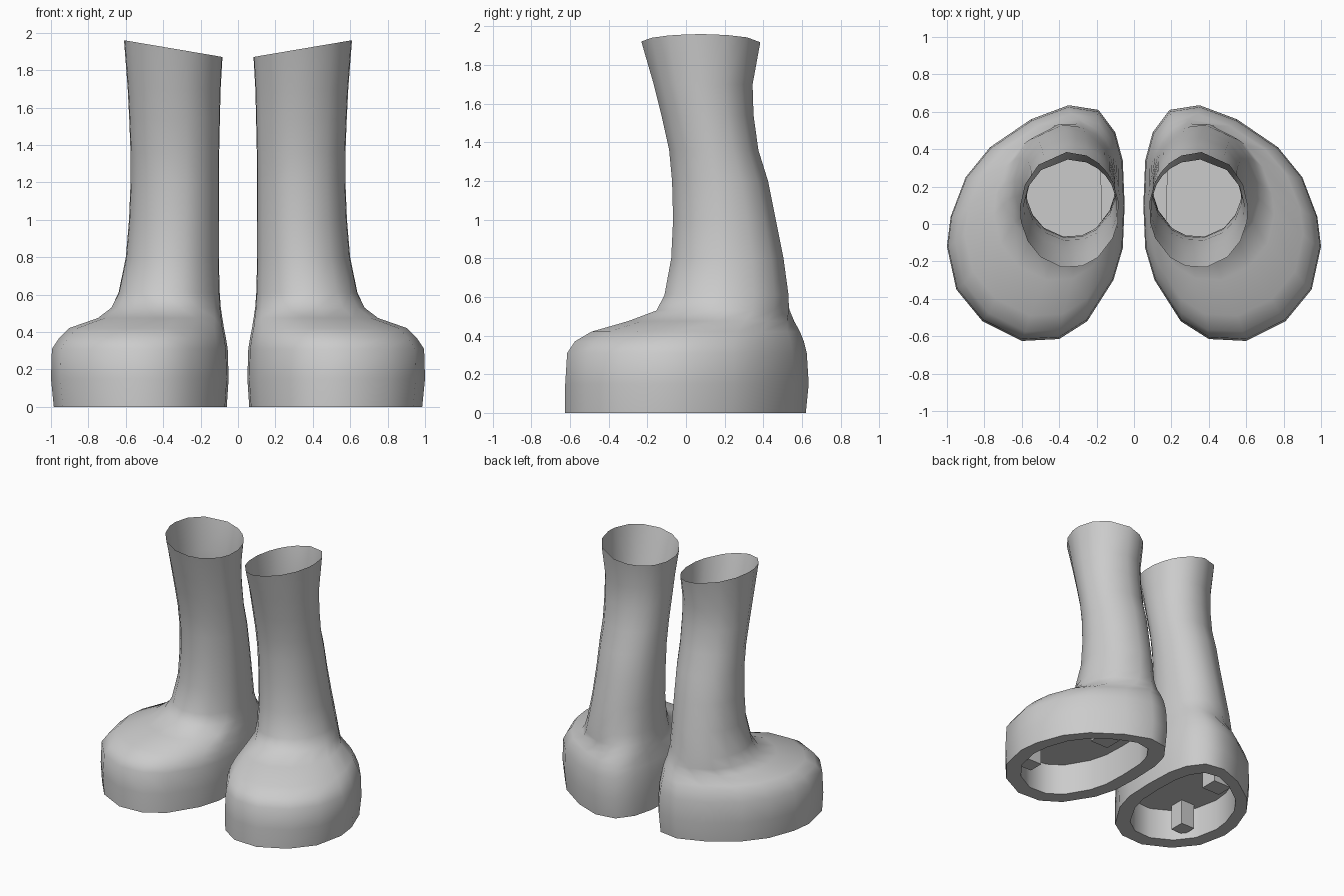
import bpy
import bmesh
import math
from mathutils import Vector

cube = bpy.data.objects.get("Cube")
if cube:
    bpy.data.objects.remove(cube, do_unlink=True)

grey = bpy.data.materials.new("plain grey")
grey.use_nodes = True
COLOUR = (0.6, 0.6, 0.6, 1)
grey.diffuse_color = COLOUR
grey.node_tree.nodes["Principled BSDF"].inputs["Base Color"].default_value = COLOUR

# Footprint of one boot, heel first, running down the inner side to the toe
FOOTPRINT = [(.35, .635), (.19, .61), (.1, .49), (.06, .34), (.05, .1), (.06, -.13),
             (.11, -.3), (.25, -.52), (.4, -.615), (.6, -.625), (.81, -.52),
             (.95, -.35), (1, -.12), (.98, .04), (.9, .25), (.77, .41), (.55, .56)]
UNIT = [Vector(((x - .525) / .475, (y - .005) / .63)) for x, y in FOOTPRINT]

# Sections: height, inner x, outer x, front y, back y, roundness (1 = plain ellipse)
SECTIONS = [
    (.25, .17, .88, -.51, .51, 0),   # cavity roof
    (0, .17, .88, -.51, .51, 0),     # cavity rim
    (0, .06, .985, -.625, .62, 0),   # outer rim
    (.15, .05, 1, -.625, .635, 0),
    (.31, .055, .995, -.615, .625, 0),
    (.37, .065, .955, -.575, .61, 0),
    (.42, .075, .905, -.49, .59, 0),
    (.475, .083, .75, -.30, .565, .2),
    (.53, .09, .68, -.155, .55, .6),
    (.61, .095, .64, -.115, .535, .9),
    (.8, .1, .60, -.08, .505, 1),
    (1, .1, .583, -.07, .465, 1),
    (1.2, .1, .575, -.075, .425, 1),
    (1.36, .098, .575, -.09, .375, 1),
    (1.54, .094, .582, -.13, .35, 1),
    (1.7, .09, .59, -.17, .345, 1),
    (1.87, .08, .61, -.235, .385, 1),
]


def finish(bm, name, angle):
    bmesh.ops.recalc_face_normals(bm, faces=bm.faces[:])
    mesh = bpy.data.meshes.new(name)
    bm.to_mesh(mesh)
    bm.free()
    mesh.materials.append(grey)
    ob = bpy.data.objects.new(name, mesh)
    bpy.context.collection.objects.link(ob)
    bpy.ops.object.select_all(action="DESELECT")
    ob.select_set(True)
    bpy.context.view_layer.objects.active = ob
    bpy.ops.object.shade_smooth_by_angle(angle=math.radians(angle))


def boot(side, label):
    bm = bmesh.new()
    rings = []
    for z, x0, x1, y0, y1, roundness in SECTIONS:
        ring = []
        for p in UNIT:
            q = p.lerp(p.normalized(), roundness)
            x = (x0 + x1) / 2 + q.x * (x1 - x0) / 2
            y = (y0 + y1) / 2 + q.y * (y1 - y0) / 2
            # The opening slopes up towards the outer side
            lift = .09 * (q.x + 1) / 2 if z == SECTIONS[-1][0] else 0
            ring.append(bm.verts.new((side * x, y, z + lift)))
        rings.append(ring)
    bm.faces.new(rings[0])
    for a, b in zip(rings, rings[1:]):
        for i in range(len(a)):
            j = (i + 1) % len(a)
            bm.faces.new((a[i], a[j], b[j], b[i]))
    finish(bm, label + "_boot", 60)


def peg(side, name, x0, x1, y0, y1):
    # Square block inside the hollow sole
    bm = bmesh.new()
    bmesh.ops.create_cube(bm, size=1)
    for v in bm.verts:
        v.co = (side * ((x0 + x1) / 2 + v.co.x * (x1 - x0)),
                (y0 + y1) / 2 + v.co.y * (y1 - y0), .15 + v.co.z * .2)
    finish(bm, name, 30)


for side, label in ((1, "left"), (-1, "right")):
    boot(side, label)
    peg(side, label + "_toe_peg", .68, .8, -.38, -.26)
    peg(side, label + "_heel_peg", .46, .62, .24, .38)
